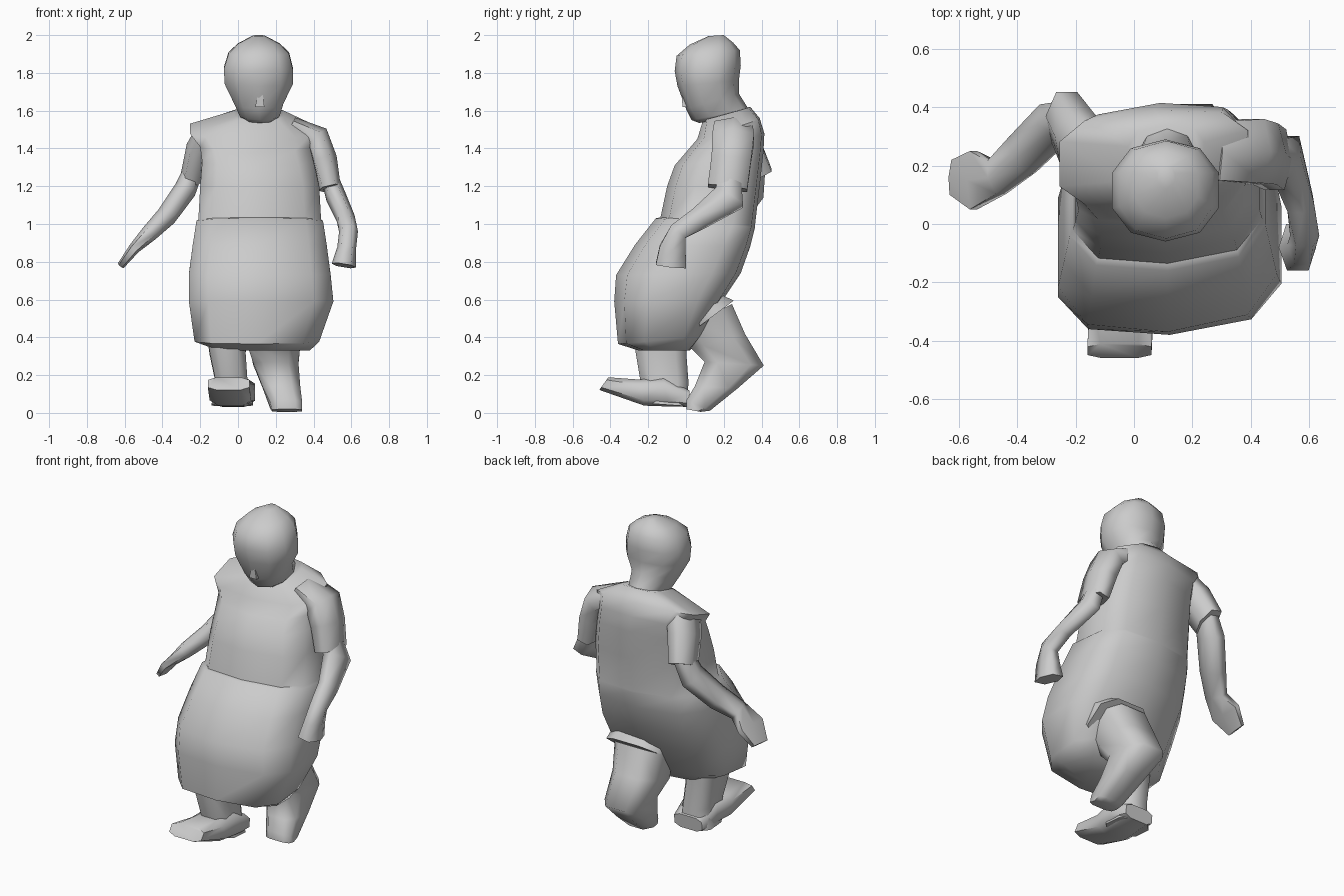
import bpy, bmesh, math
from mathutils import Vector

cube = bpy.data.objects.get("Cube")
if cube:
    bpy.data.objects.remove(cube)

grey = bpy.data.materials.new("plain grey")
grey.use_nodes = True
colour = (0.6, 0.6, 0.6, 1)
grey.diffuse_color = colour
grey.node_tree.nodes["Principled BSDF"].inputs["Base Color"].default_value = colour


def oval(centre, u, v, n, power):
    """Closed ring of points; a power below 1 makes it boxier."""
    def f(k):
        return math.copysign(abs(k) ** power, k) if abs(k) > 1e-6 else 0
    # stretch so that the half-step ring still reaches its extents
    u = u / math.cos(math.pi / n) ** power
    angles = [2 * math.pi * (i + 0.5) / n for i in range(n)]
    return [centre + u * f(math.cos(a)) + v * f(math.sin(a)) for a in angles]


def skin(name, rings, angle):
    """Bridge the rings and cap both ends."""
    bm = bmesh.new()
    loops = [[bm.verts.new(p) for p in ring] for ring in rings]
    n = len(loops[0])
    for a, b in zip(loops, loops[1:]):
        for i in range(n):
            j = (i + 1) % n
            bm.faces.new((a[i], a[j], b[j], b[i]))
    bm.faces.new(loops[0])
    bm.faces.new(loops[-1])
    bmesh.ops.recalc_face_normals(bm, faces=bm.faces)
    mesh = bpy.data.meshes.new(name)
    bm.to_mesh(mesh)
    bm.free()
    mesh.materials.append(grey)
    ob = bpy.data.objects.new(name, mesh)
    bpy.context.collection.objects.link(ob)
    bpy.ops.object.select_all(action='DESELECT')
    ob.select_set(True)
    bpy.context.view_layer.objects.active = ob
    bpy.ops.object.shade_smooth_by_angle(angle=math.radians(angle))


def body(name, sections, n=10, power=0.75, skew=0.0, angle=60):
    """Sections: x min, x max, front y, front z, back y, back z."""
    rings = []
    for x0, x1, yf, zf, yb, zb in sections:
        front, back = Vector((0, yf, zf)), Vector((0, yb, zb))
        centre = (front + back) / 2 + Vector(((x0 + x1) / 2, 0, 0))
        u = Vector(((x1 - x0) / 2, skew * (x1 - x0) / 2, 0))
        rings.append(oval(centre, u, (back - front) / 2, n, power))
    skin(name, rings, angle)


def limb(name, stations, n=6, power=0.8):
    """Stations: x, y, z, radius along the y side, radius across it."""
    pts = [Vector(s[:3]) for s in stations]
    rings = []
    for i, s in enumerate(stations):
        along = (pts[min(i + 1, len(pts) - 1)] - pts[max(i - 1, 0)]).normalized()
        side = Vector((0, 1, 0))
        side = (side - along * side.dot(along)).normalized()
        rings.append(oval(pts[i], side * s[3], along.cross(side) * s[4], n, power))
    skin(name, rings, 75)


# Long apron with a small lip, then chest, back and shoulders
body("apron_and_torso", [
    (-.10, .38, -.25, .33, .02, .33),
    (-.23, .43, -.36, .365, .09, .41),
    (-.26, .505, -.38, .59, .19, .59),
    (-.26, .49, -.37, .73, .29, .74),
    (-.24, .47, -.27, .89, .34, .88),
    (-.22, .45, -.16, 1.03, .365, .98),
    (-.21, .44, -.135, 1.035, .365, .99),
    (-.20, .43, -.10, 1.20, .39, 1.20),
    (-.19, .40, -.06, 1.31, .41, 1.38),
    (-.20, .38, .00, 1.38, .415, 1.48),
    (-.255, .39, .06, 1.45, .39, 1.56),
    (-.02, .24, .09, 1.55, .34, 1.62)], power=0.65, skew=0.06)

# Head, from neck to crown
body("head", [
    (.03, .20, .07, 1.535, .35, 1.58),
    (.01, .22, .03, 1.55, .33, 1.61),
    (-.02, .24, .00, 1.61, .28, 1.69),
    (-.07, .29, -.045, 1.73, .28, 1.76),
    (-.075, .29, -.06, 1.81, .29, 1.84),
    (-.05, .27, -.05, 1.89, .285, 1.92),
    (.00, .22, .02, 1.95, .25, 1.96),
    (.08, .14, .12, 1.995, .2, 2.0)], power=0.9, angle=70)
body("nose", [
    (.11, .13, -.03, 1.70, .03, 1.70),
    (.09, .14, -.025, 1.62, .03, 1.62)], n=4)

# Wide sleeves and bent arms
limb("left_sleeve", [
    (.28, .25, 1.52, .10, .05),
    (.41, .25, 1.45, .11, .08),
    (.45, .24, 1.34, .105, .075),
    (.485, .22, 1.19, .105, .06)])
limb("left_arm", [
    (.48, .23, 1.26, .06, .045),
    (.52, .23, 1.14, .085, .055),
    (.57, .07, 1.03, .055, .05),
    (.585, -.04, .96, .05, .05),
    (.575, -.07, .87, .07, .05),
    (.56, -.08, .78, .08, .065)])
limb("right_sleeve", [
    (-.16, .25, 1.48, .10, .07),
    (-.20, .30, 1.40, .10, .075),
    (-.24, .37, 1.25, .09, .065)])
limb("right_arm", [
    (-.23, .36, 1.30, .06, .05),
    (-.28, .34, 1.18, .075, .06),
    (-.38, .24, 1.04, .07, .055),
    (-.47, .16, .95, .06, .045),
    (-.55, .15, .87, .10, .03),
    (-.62, .16, .78, .06, .02)])

# Left leg with trouser hem, heel lifted behind
body("left_trouser_hem", [
    (.06, .42, -.08, .52, .08, .68),
    (.06, .41, .02, .42, .26, .60)], n=8)
body("left_leg", [
    (.06, .36, -.02, .44, .25, .58),
    (.05, .33, .02, .34, .32, .42),
    (.08, .32, .09, .27, .42, .25),
    (.13, .33, .04, .14, .28, .13),
    (.17, .34, .00, .07, .13, .01),
    (.18, .34, .00, .02, .08, .005)], n=8, power=0.65)

# Right leg, stepping forward with the toe raised
body("right_leg", [
    (-.17, .05, -.29, .45, .01, .45),
    (-.15, .04, -.275, .33, .01, .30),
    (-.12, .05, -.25, .18, .02, .16),
    (-.14, .08, -.20, .05, .01, .035)], n=8, power=0.65)
body("right_foot", [
    (-.12, .07, .02, .12, .01, .03),
    (-.14, .09, -.12, .19, -.09, .03),
    (-.15, .07, -.25, .18, -.22, .035),
    (-.16, .06, -.41, .19, -.46, .12)], n=8, power=0.6)
